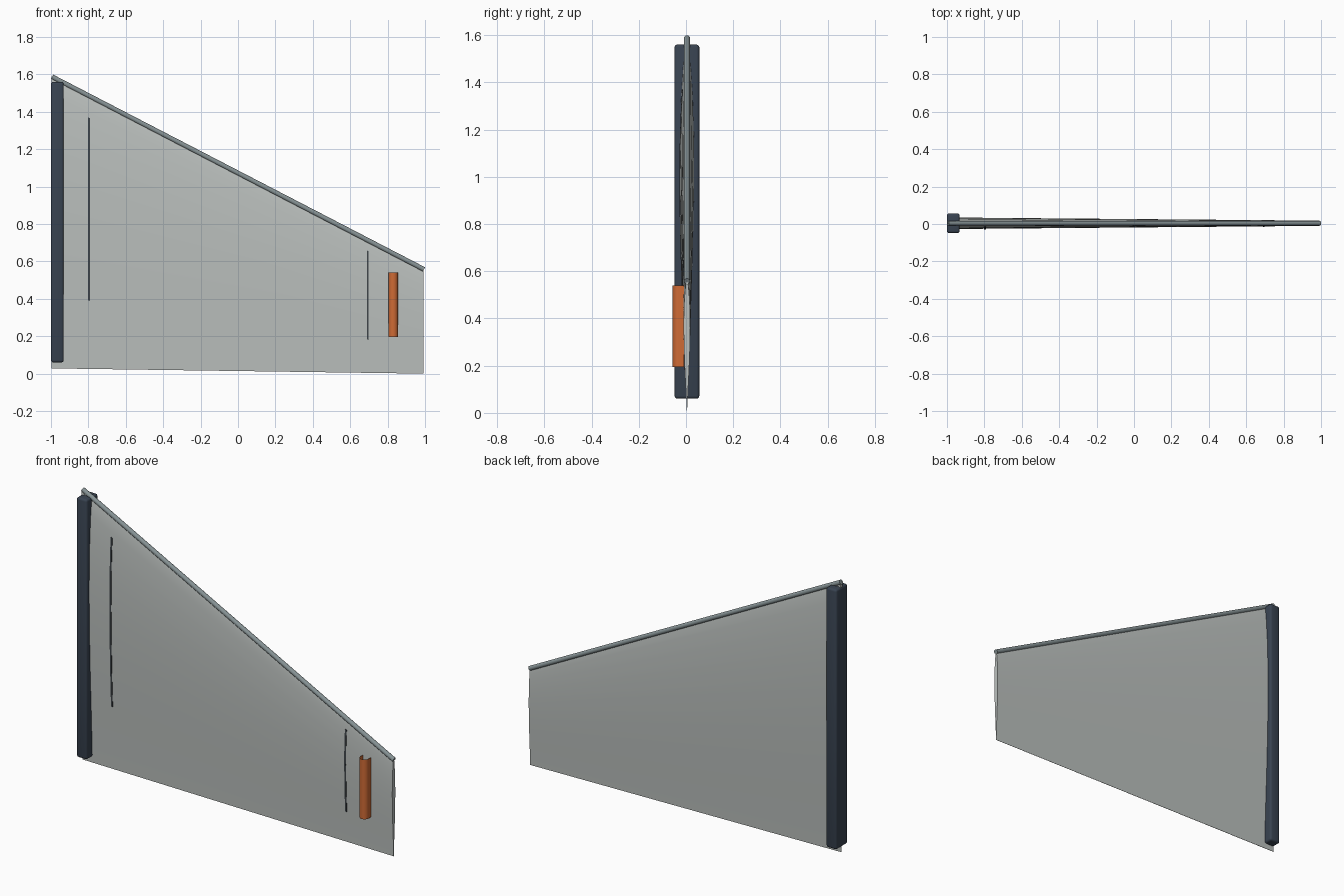
import bpy, bmesh, math
from mathutils import Vector

if "Cube" in bpy.data.objects:
    bpy.data.objects.remove(bpy.data.objects["Cube"])

CY = 0.004                                   # centre plane of the fin
X0, X1 = -0.996, 0.992                       # root and tip
# airfoil: (fraction of chord from leading edge, relative half thickness)
FOIL = [(0, .12), (.02, .32), (.06, .52), (.14, .78), (.24, .95), (.36, 1),
        (.5, .9), (.65, .68), (.8, .38), (.92, .15), (1, .03)]


def material(name, rgb):
    m = bpy.data.materials.new(name)
    m.diffuse_color = (*rgb, 1)
    m.use_nodes = True
    m.node_tree.nodes["Principled BSDF"].inputs["Base Color"].default_value = m.diffuse_color
    return m


GREY = material("light_grey", (0.50, 0.53, 0.515))
NAVY = material("dark_slate", (0.04, 0.056, 0.082))
STEEL = material("steel_grey", (0.24, 0.29, 0.30))
ORANGE = material("orange", (0.62, 0.145, 0.035))
LINE = material("seam_dark", (0.05, 0.06, 0.068))


def make(name, bm, mat, angle=40):
    bmesh.ops.recalc_face_normals(bm, faces=bm.faces)
    me = bpy.data.meshes.new(name)
    bm.to_mesh(me)
    bm.free()
    me.materials.append(mat)
    ob = bpy.data.objects.new(name, me)
    bpy.context.collection.objects.link(ob)
    bpy.ops.object.select_all(action='DESELECT')
    bpy.context.view_layer.objects.active = ob
    ob.select_set(True)
    bpy.ops.object.shade_smooth_by_angle(angle=math.radians(angle))
    return ob


def loft(bm, rings, closed=True, caps=True):
    rows = [[bm.verts.new(p) for p in r] for r in rings]
    n = len(rows[0])
    for a, b in zip(rows, rows[1:]):
        for i in range(n if closed else n - 1):
            j = (i + 1) % n
            bm.faces.new((a[i], a[j], b[j], b[i]))
    if caps:
        bm.faces.new(rows[0])
        bm.faces.new(rows[-1])


def lead(x):
    return 1.587 - 0.518 * (x + 0.994)


def half_thickness(f):
    for (f0, h0), (f1, h1) in zip(FOIL, FOIL[1:]):
        if f <= f1:
            return h0 + (h1 - h0) * (f - f0) / (f1 - f0)


def surface(x, f, side, lift=0.0):
    """Point on the fin skin at span x and chord fraction f."""
    t = (x - X0) / (X1 - X0)
    z0 = 0.028 * (1 - t)
    h = 0.031 * (1 - t) + 0.014 * t
    return (x, CY + side * (h * half_thickness(f) + lift),
            lead(x) + (z0 - lead(x)) * f)


# tapered fin skin
bm = bmesh.new()
loft(bm, [[surface(x, f, -1) for f, _ in FOIL] +
          [surface(x, f, 1) for f, _ in reversed(FOIL)] for x in (X0, X1)])
make("fin_skin", bm, GREY)

# root mounting block with rounded edges
bm = bmesh.new()
bmesh.ops.create_cube(bm, size=1)
for v in bm.verts:
    v.co = Vector((v.co.x * 0.068, v.co.y * 0.105, v.co.z * 1.5)) + Vector((-0.966, CY, 0.81))
bmesh.ops.bevel(bm, geom=bm.edges[:], offset=0.012, segments=3, profile=0.5, affect='EDGES')
make("root_block", bm, NAVY)

# leading edge rod
a, b = Vector((-0.994, CY, lead(-0.994))), Vector((0.994, CY, lead(0.994)))
up = (b - a).cross(Vector((0, 1, 0))).normalized()
ring = [0.013 * (math.cos(i * math.tau / 16) * Vector((0, 1, 0)) + math.sin(i * math.tau / 16) * up)
        for i in range(16)]
bm = bmesh.new()
loft(bm, [[p + r for r in ring] for p in (a, b)])
make("leading_edge_rod", bm, STEEL)

# seam strips following the front skin
for name, x in (("root_seam", -0.797), ("tip_seam", 0.694)):
    fr = [0.08 + 0.67 * i / 12 for i in range(13)]
    bm = bmesh.new()
    loft(bm, [[surface(x - .005, f, -1, -.002), surface(x - .005, f, -1, .003),
               surface(x + .005, f, -1, .003), surface(x + .005, f, -1, -.002)] for f in fr])
    make(name, bm, LINE, 30)

# open rounded cover near the tip, on the front side only
cx, cy, r = 0.83, -0.0305, 0.026
prof = [(cx - r, -0.008)] + [(cx - r * math.cos(math.pi * i / 12), cy - r * math.sin(math.pi * i / 12))
                             for i in range(13)] + [(cx + r, -0.008)]
bm = bmesh.new()
loft(bm, [[(x, y, z) for x, y in prof] for z in (0.195, 0.54)], closed=False, caps=False)
make("tip_cover", bm, ORANGE)
